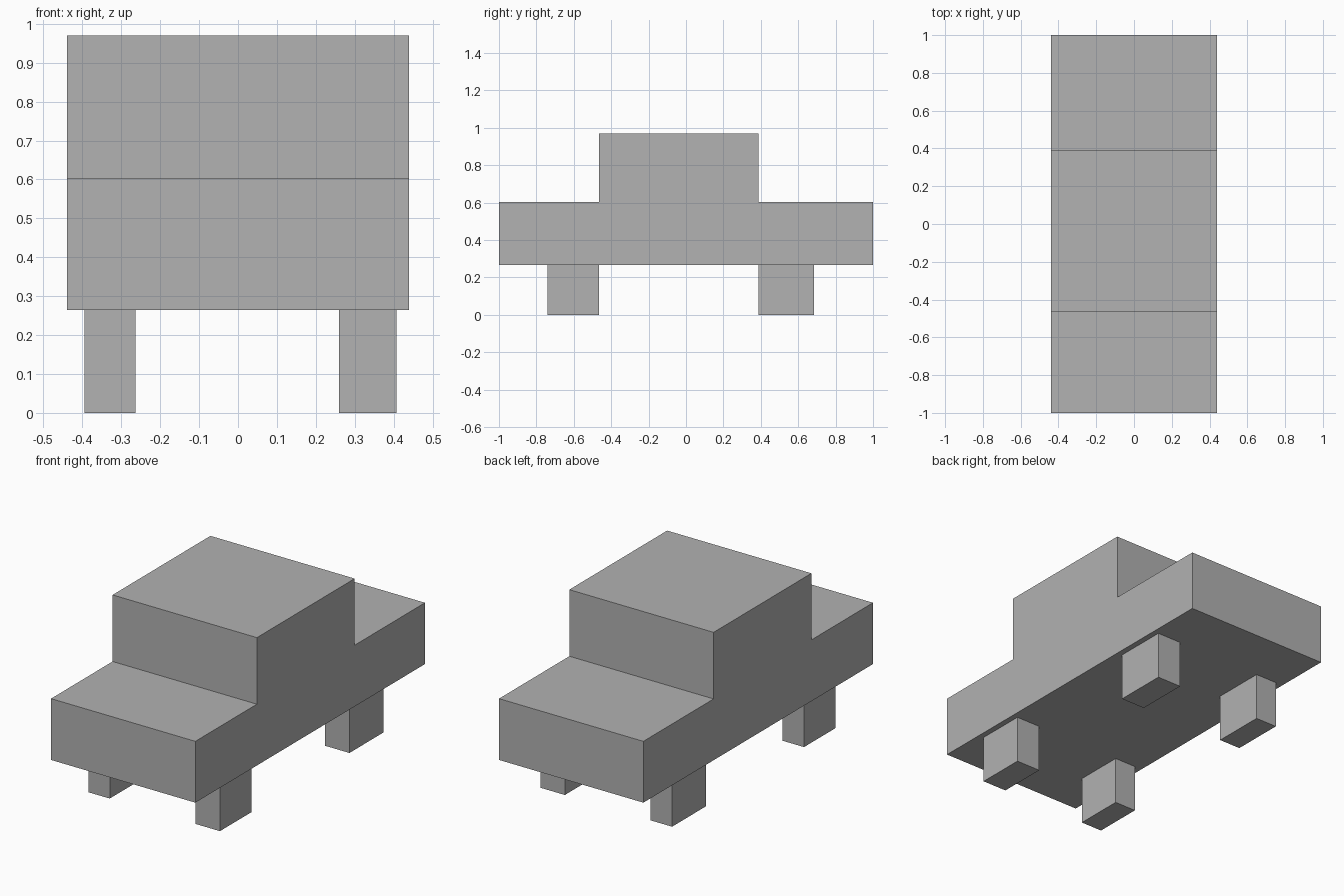
import bpy
import bmesh

cube = bpy.data.objects.get("Cube")
if cube:
    bpy.data.objects.remove(cube, do_unlink=True)

# Single plain grey material
GREY = (0.445, 0.445, 0.445, 1.0)
grey = bpy.data.materials.new("plain_grey")
grey.use_nodes = True
grey.diffuse_color = GREY
grey.node_tree.nodes["Principled BSDF"].inputs["Base Color"].default_value = GREY


def extrude_profile(name, profile, x_min, x_max):
    """Sweep a (y, z) side profile across x into a closed solid."""
    bm = bmesh.new()
    face = bm.faces.new([bm.verts.new((x_min, y, z)) for y, z in profile])
    swept = bmesh.ops.extrude_face_region(bm, geom=[face])["geom"]
    verts = [v for v in swept if isinstance(v, bmesh.types.BMVert)]
    bmesh.ops.translate(bm, verts=verts, vec=(x_max - x_min, 0, 0))
    bmesh.ops.recalc_face_normals(bm, faces=bm.faces)
    mesh = bpy.data.meshes.new(name)
    bm.to_mesh(mesh)
    bm.free()
    mesh.materials.append(grey)
    obj = bpy.data.objects.new(name, mesh)
    bpy.context.scene.collection.objects.link(obj)
    return obj


FLOOR, DECK, ROOF = 0.265, 0.603, 0.97
CABIN_FRONT, CABIN_BACK = -0.464, 0.388

# Body: bonnet, cabin and boot share one stepped profile
body_profile = [
    (-1, FLOOR), (1, FLOOR), (1, DECK), (CABIN_BACK, DECK),
    (CABIN_BACK, ROOF), (CABIN_FRONT, ROOF), (CABIN_FRONT, DECK), (-1, DECK),
]
extrude_profile("car_body", body_profile, -0.44, 0.44)

# Block wheels, just outside the cabin ends
sides = {"right": (-0.395, -0.264), "left": (0.259, 0.408)}
axles = {"front": (-0.74, CABIN_FRONT), "back": (CABIN_BACK, 0.685)}
for axle, (y0, y1) in axles.items():
    for side, (x0, x1) in sides.items():
        block = [(y0, 0), (y1, 0), (y1, FLOOR), (y0, FLOOR)]
        extrude_profile(f"{axle}_{side}_wheel", block, x0, x1)
